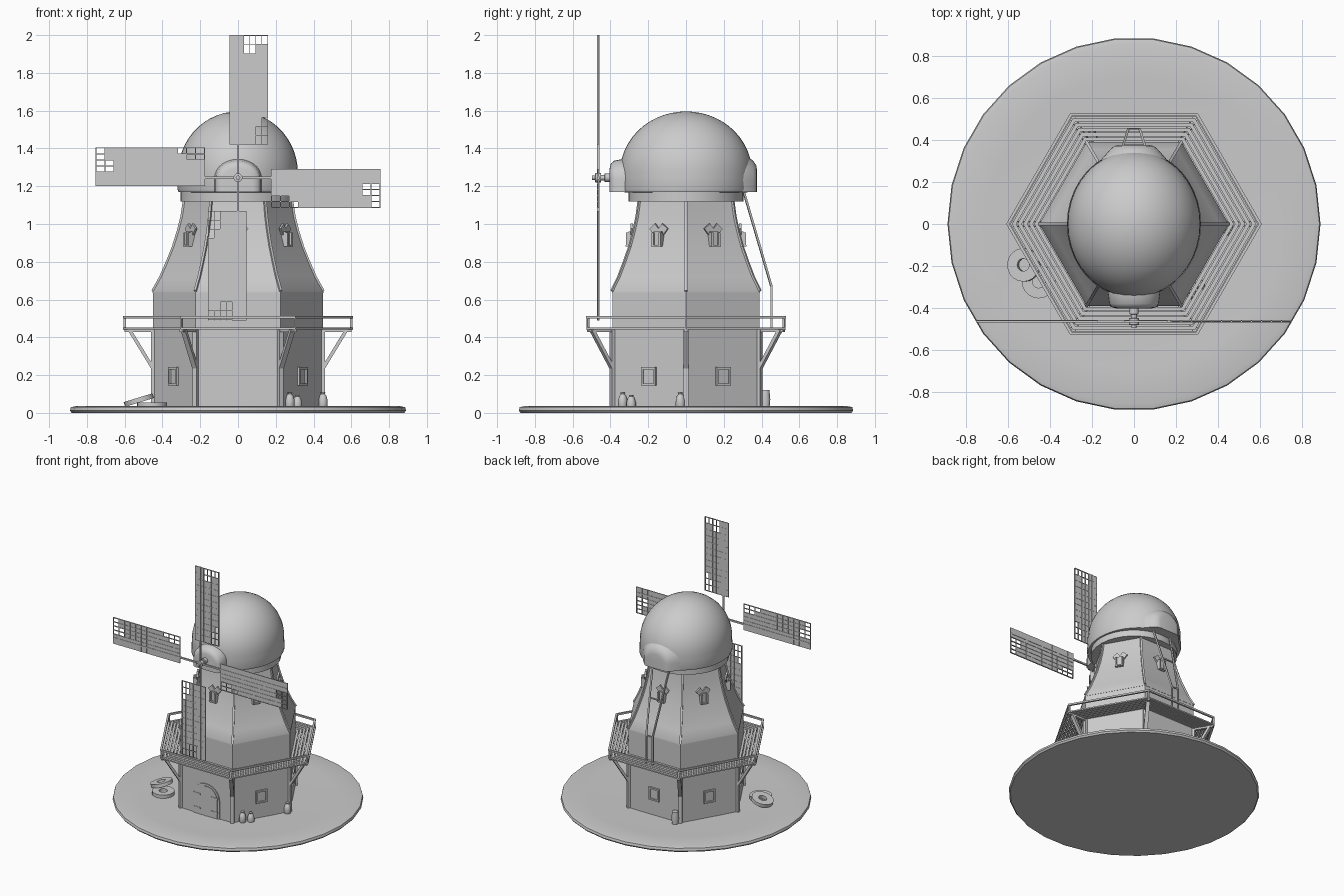
import bpy, bmesh, math
from mathutils import Matrix, Vector

if "Cube" in bpy.data.objects:
    bpy.data.objects.remove(bpy.data.objects["Cube"])

SIDES = [60 * i for i in range(6)]


def finish(name, bm, smooth=None):
    bmesh.ops.recalc_face_normals(bm, faces=bm.faces)
    me = bpy.data.meshes.new(name)
    bm.to_mesh(me)
    bm.free()
    ob = bpy.data.objects.new(name, me)
    bpy.context.collection.objects.link(ob)
    if smooth:
        bpy.ops.object.select_all(action='DESELECT')
        bpy.context.view_layer.objects.active = ob
        ob.select_set(True)
        bpy.ops.object.shade_smooth_by_angle(angle=math.radians(smooth))
    return ob


def make(name, build, mats=(Matrix(),), smooth=None):
    """Build a part once per matrix and join the copies."""
    out = bmesh.new()
    for m in mats:
        bm = bmesh.new()
        build(bm)
        bm.transform(m)
        me = bpy.data.meshes.new("tmp")
        bm.to_mesh(me)
        bm.free()
        out.from_mesh(me)
        bpy.data.meshes.remove(me)
    return finish(name, out, smooth)


def rotz(angles):
    return [Matrix.Rotation(math.radians(a), 4, 'Z') for a in angles]


def box(bm, x0, x1, y0, y1, z0, z1):
    m = Matrix.Translation(((x0 + x1) / 2, (y0 + y1) / 2, (z0 + z1) / 2))
    bmesh.ops.create_cube(bm, size=1, matrix=m @ Matrix.Diagonal((x1 - x0, y1 - y0, z1 - z0, 1)))


def bar(bm, p, q, w, d=None):
    p, q = Vector(p), Vector(q)
    m = Matrix.Translation((p + q) / 2) @ (q - p).to_track_quat('Z', 'Y').to_matrix().to_4x4()
    bmesh.ops.create_cube(bm, size=1, matrix=m @ Matrix.Diagonal((w, d or w, (q - p).length, 1)))


def lathe(bm, prof, n, sx=1, sy=1, closed=False):
    rings = [[bm.verts.new((r * sx * math.cos(2 * math.pi * i / n),
                            r * sy * math.sin(2 * math.pi * i / n), z)) for i in range(n)]
             for r, z in prof]
    pairs = list(zip(rings, rings[1:])) + ([(rings[-1], rings[0])] if closed else [])
    for a, b in pairs:
        for i in range(n):
            j = (i + 1) % n
            bm.faces.new((a[i], a[j], b[j], b[i]))
    if not closed:
        bm.faces.new(rings[0])
        bm.faces.new(rings[-1])


def ring(bm, ro, ri, z0, z1, n):
    lathe(bm, [(ro, z0), (ro, z1), (ri, z1), (ri, z0)], n, closed=True)


def arch(bm, sections, z0, zs, n=14):
    """Loft arch outlines given as (y, half width, top z)."""
    loops = []
    for y, hw, zt in sections:
        pts = [(-hw, z0), (hw, z0)] + [(hw * math.cos(math.pi * i / n), zs + (zt - zs) * math.sin(math.pi * i / n))
                                       for i in range(n + 1)]
        loops.append([bm.verts.new((x, y, z)) for x, z in pts])
    for a, b in zip(loops, loops[1:]):
        for i in range(len(a)):
            j = (i + 1) % len(a)
            bm.faces.new((a[i], a[j], b[j], b[i]))
    bm.faces.new(loops[0])
    bm.faces.new(loops[-1])


# ground disc
make("ground", lambda b: lathe(b, [(.88, 0), (.89, .012), (.885, .03), (.86, .036), (.7, .032), (.4, .027)], 30),
     smooth=40)

# hexagonal tower: straight base, concave upper body
make("tower_base", lambda b: lathe(b, [(.45, .01), (.45, .64)], 6))
UPPER = [(.452, .635), (.452, .645), (.41, .72), (.375, .80), (.343, .88), (.318, .96), (.298, 1.04), (.283, 1.14)]
make("tower_upper", lambda b: lathe(b, UPPER, 6), smooth=30)


def ribs(b):
    for (r, z), (s, w) in zip(UPPER[1:], UPPER[2:]):
        bar(b, (r, 0, z), (s, 0, w), .014)


make("corner_ribs", ribs, rotz(SIDES))
make("cap_collar", lambda b: ring(b, .305, .2, 1.12, 1.175, 32), smooth=30)

# domed cap with front and back noses
dome = [(.93, 1.168), (.995, 1.17), (1.01, 1.185), (1.0, 1.25)]
dome += [(math.cos(t), 1.27 + .326 * math.sin(t)) for t in [math.pi / 2 * i / 13 for i in range(13)]] + [(.02, 1.596)]
make("cap_dome", lambda b: lathe(b, dome, 40, .317, .35), smooth=50)
make("cap_front_nose", lambda b: arch(b, [(-.2, .13, 1.35), (-.33, .125, 1.345), (-.38, .118, 1.335),
                                          (-.398, .105, 1.32), (-.404, .08, 1.295)], 1.17, 1.24), smooth=50)
make("cap_back_nose", lambda b: arch(b, [(.2, .22, 1.42), (.31, .155, 1.37), (.355, .115, 1.335),
                                         (.372, .095, 1.31), (.377, .07, 1.28)], 1.17, 1.23), smooth=50)

# gallery deck, rails, posts and braces
def deck(b):
    k = math.cos(math.pi / 6)
    for i in range(6):
        a = .395 + i * .023
        ring(b, (a + .018) / k, a / k, .442, .452, 6)


def gallery_corner(b):
    bar(b, (.43, 0, .436), (.6, 0, .436), .02, .014)
    bar(b, (.60, 0, .44), (.60, 0, .512), .012)
    bar(b, (.45, 0, .235), (.575, 0, .44), .028, .018)
    bar(b, (.448, 0, .02), (.448, 0, .44), .026)


make("gallery_deck", deck)
make("gallery_supports", gallery_corner, rotz(SIDES))
make("gallery_rail", lambda b: ring(b, .61, .594, .5, .513, 6))

# arched door with hinges and planks
def door(b):
    arch(b, [(-.38, .115, .275), (-.396, .115, .275)], .02, .165)
    arch(b, [(-.38, .1, .26), (-.4, .1, .26)], .02, .165)
    box(b, -.003, .003, -.403, -.39, .02, .255)
    for s in (-1, 1):
        for z in (.07, .18):
            box(b, s * .075 - .03, s * .075 + .03, -.403, -.39, z, z + .01)


make("door", door)


# lower square windows on five sides
def window(b):
    for s in (-1, 1):
        box(b, s * .038 - .006, s * .038 + .006, -.402, -.38, .15, .242)
        box(b, -.044, .044, -.402, -.38, .193 + s * .043 - .006, .193 + s * .043 + .006)
    box(b, -.035, .035, -.392, -.38, .155, .24)


make("lower_windows", window, rotz(SIDES[1:]))


# upper small dormers on the concave wall
def dormer(b):
    for s in (-1, 1):
        box(b, s * .022 - .006, s * .022 + .006, -.318, -.255, .885, .955)
        bar(b, (s * .033, -.287, .948), (0, -.287, .975), .012, .07)
    box(b, -.024, .024, -.305, -.255, .885, .96)
    box(b, -.028, .028, -.32, -.27, .88, .89)


make("upper_windows", dormer, rotz(SIDES))


# tail poles at the back
def tail(b):
    for s in (-1, 1):
        bar(b, (s * .075, .30, 1.19), (s * .028, .452, .67), .011)
        bar(b, (s * .028, .452, .675), (s * .028, .452, .45), .011)
    for z, y, x in ((.67, .452, .028), (.93, .376, .052)):
        bar(b, (-x, y, z), (x, y, z), .009)


make("tail_poles", tail)

# windshaft and hub
AXIS = Matrix.Translation((0, 0, 1.245))


def shaft(b):
    lathe(b, [(.022, .38), (.022, .43), (.014, .432), (.014, .449), (.024, .45), (.024, .48), (.012, .482), (.012, .497)], 12)


make("windshaft", shaft, [AXIS @ Matrix.Rotation(math.pi / 2, 4, 'X')], smooth=35)


# one sail pointing up, turned four times
def sail(b):
    y, r0, cell, col = -.465, .175, .58 / 12, .13 / 4
    holes = {(11, 0), (11, 1), (11, 2), (11, 3), (10, 0), (10, 1), (0, 2), (0, 3), (1, 2), (1, 3), (2, 3)}
    bar(b, (0, y, 0), (0, y, .755), .012, .012)
    box(b, -.045, .03, y - .003, y + .003, r0, .755)
    for r in range(12):
        for c in range(4):
            if (r, c) not in holes:
                box(b, .03 + c * col, .03 + (c + 1) * col, y - .002, y + .002, r0 + r * cell, r0 + (r + 1) * cell)
    for r in range(13):
        z = r0 + r * cell * .992 + .002
        box(b, -.045, .16, y - .004, y + .004, z - .002, z + .002)
    for c in range(5):
        x = .03 + c * col * .985
        box(b, x - .002, x + .002, y - .005, y + .005, r0, .755)


make("sails", sail, [AXIS @ Matrix.Rotation(math.pi / 2 * i, 4, 'Y') for i in range(4)])

# millstones, one leaning on the other
lean = Matrix.Translation((-.525, -.195, .068)) @ Matrix.Rotation(math.radians(-17), 4, 'Y')
make("millstones", lambda b: ring(b, .08, .03, -.013, .013, 20),
     [lean, Matrix.Translation((-.455, -.275, .043))], smooth=35)

# barrel and flour sacks
make("barrel", lambda b: lathe(b, [(.022, .02), (.027, .07), (.022, .122)], 14),
     [Matrix.Translation((-.2, .42, 0))], smooth=35)
SACK = [(.018, .02), (.025, .035), (.024, .07), (.017, .092), (.009, .1), (.013, .108)]
make("sacks", lambda b: lathe(b, SACK, 12),
     [Matrix.Translation(p) for p in ((.275, -.335, 0), (.315, -.29, -.012), (.45, -.03, 0))], smooth=50)
